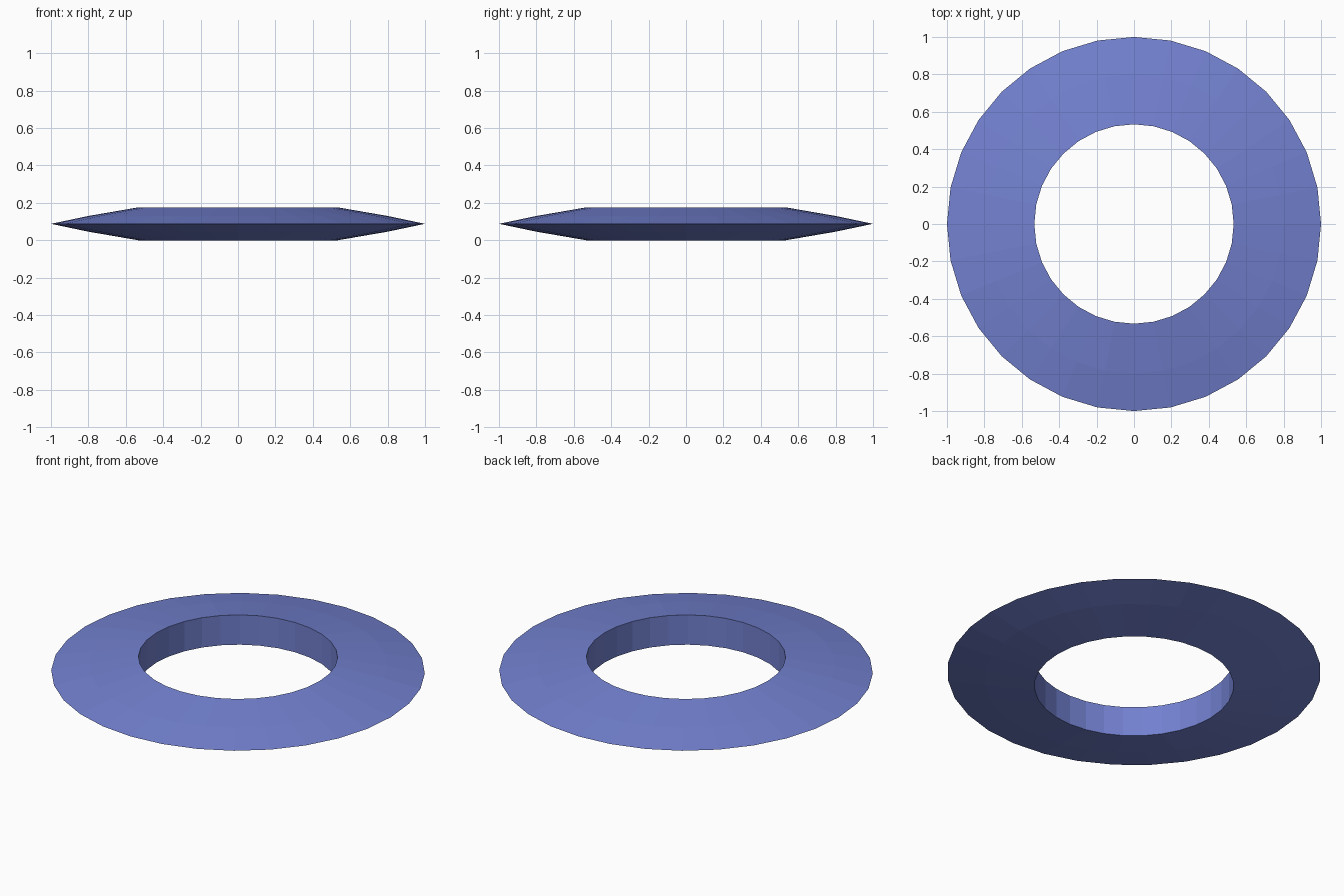
import bpy, bmesh, math

if "Cube" in bpy.data.objects:
    bpy.data.objects.remove(bpy.data.objects["Cube"])

SIDES = 32
# Ring cross-section (radius, z): straight inner wall tapering to a sharp rim
PROFILE = [(0.533, 0.0), (0.80, 0.046), (1.0, 0.088), (0.80, 0.13), (0.533, 0.176)]

# Lathe the closed profile around z
bm = bmesh.new()
rings = []
for i in range(SIDES):
    a = 2 * math.pi * i / SIDES
    rings.append([bm.verts.new((r * math.cos(a), r * math.sin(a), z)) for r, z in PROFILE])
n = len(PROFILE)
for i in range(SIDES):
    cur, nxt = rings[i], rings[(i + 1) % SIDES]
    for j in range(n):
        k = (j + 1) % n
        bm.faces.new((cur[j], nxt[j], nxt[k], cur[k]))
bmesh.ops.recalc_face_normals(bm, faces=bm.faces)

mesh = bpy.data.meshes.new("throwing_ring")
bm.to_mesh(mesh)
bm.free()
ring = bpy.data.objects.new("throwing_ring", mesh)
bpy.context.collection.objects.link(ring)

# Blue finish
blue = bpy.data.materials.new("blue")
blue.diffuse_color = (0.17, 0.22, 0.63, 1.0)
blue.use_nodes = True
blue.node_tree.nodes["Principled BSDF"].inputs["Base Color"].default_value = blue.diffuse_color
mesh.materials.append(blue)
